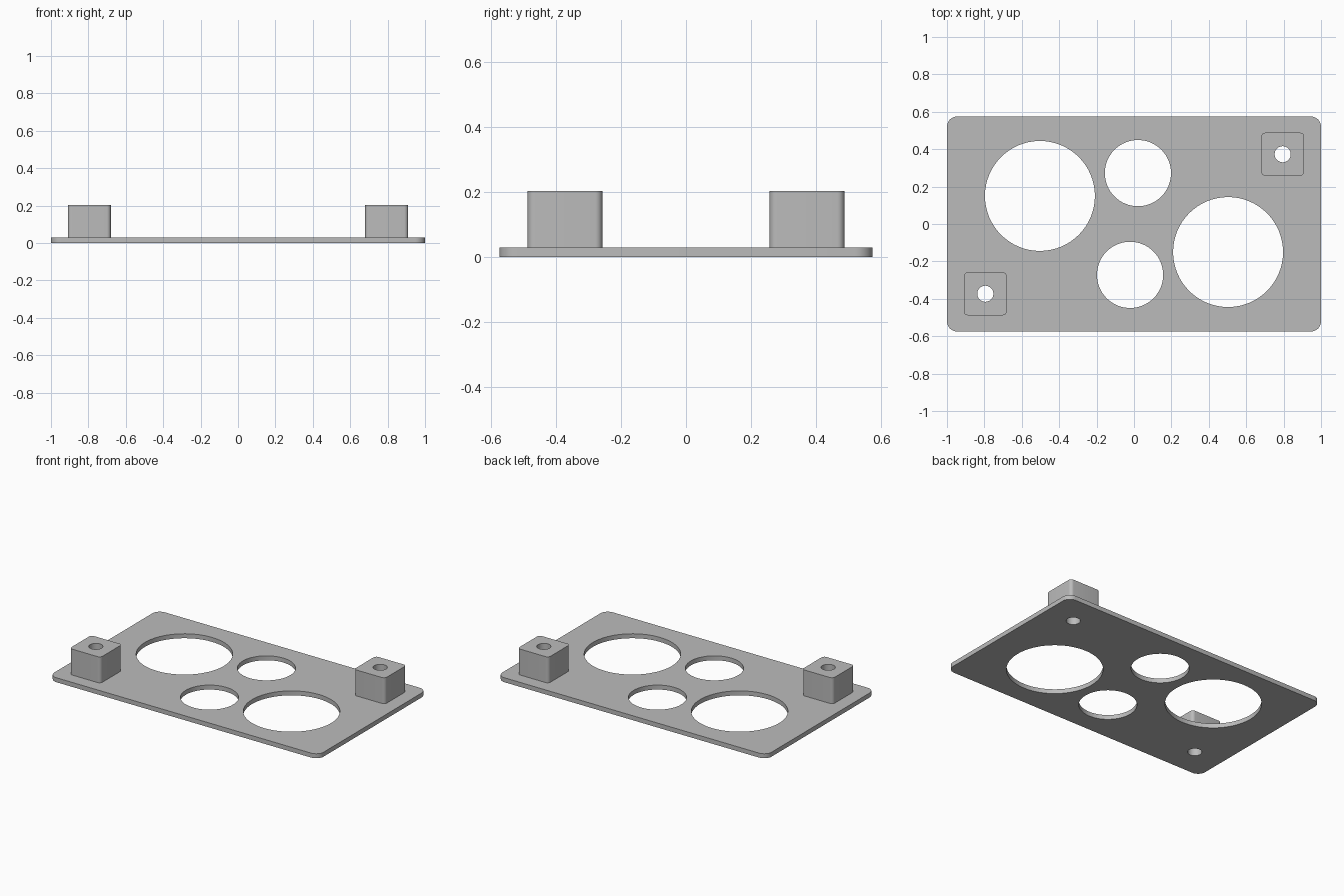
import bpy
import bmesh
from math import cos, sin, pi, radians

cube = bpy.data.objects.get("Cube")
if cube:
    bpy.data.objects.remove(cube, do_unlink=True)

grey = bpy.data.materials.new("plain grey")
grey.use_nodes = True
colour = (0.5, 0.5, 0.5, 1)
grey.diffuse_color = colour
grey.node_tree.nodes["Principled BSDF"].inputs["Base Color"].default_value = colour

PLATE_TOP, POST_TOP = 0.03, 0.204


def circle(cx, cy, r, n=64):
    return [(cx + r * cos(2 * pi * i / n), cy + r * sin(2 * pi * i / n)) for i in range(n)]


def rounded_rect(cx, cy, hx, hy, r, steps=8):
    points = []
    for k, (sx, sy) in enumerate([(1, 1), (-1, 1), (-1, -1), (1, -1)]):
        for i in range(steps + 1):
            a = (k + i / steps) * pi / 2
            points.append((cx + sx * (hx - r) + r * cos(a), cy + sy * (hy - r) + r * sin(a)))
    return points


def prism(name, outline, z0, z1):
    """Extrude a flat outline from z0 up to z1."""
    bm = bmesh.new()
    base = bm.faces.new([bm.verts.new((x, y, z0)) for x, y in outline])
    top = bmesh.ops.extrude_face_region(bm, geom=[base], use_keep_orig=True)["geom"]
    for v in top:
        if isinstance(v, bmesh.types.BMVert):
            v.co.z = z1
    bmesh.ops.recalc_face_normals(bm, faces=bm.faces)
    mesh = bpy.data.meshes.new(name)
    bm.to_mesh(mesh)
    bm.free()
    mesh.materials.append(grey)
    obj = bpy.data.objects.new(name, mesh)
    bpy.context.collection.objects.link(obj)
    return obj


def drill(obj, holes):
    """Cut round holes straight through, then smooth the curved walls."""
    bpy.ops.object.select_all(action="DESELECT")
    bpy.context.view_layer.objects.active = obj
    obj.select_set(True)
    for x, y, r in holes:
        cutter = prism("hole_cutter", circle(x, y, r), -0.1, 0.4)
        cutter.hide_render = True
        mod = obj.modifiers.new("hole", "BOOLEAN")
        mod.operation = "DIFFERENCE"
        mod.solver = "EXACT"
        mod.object = cutter
        bpy.ops.object.modifier_apply(modifier=mod.name)
        bpy.data.objects.remove(cutter, do_unlink=True)
    bpy.ops.object.shade_smooth_by_angle(angle=radians(30))


# Openings repeat under a half turn about the centre
large, small, screw = (0.503, -0.15, 0.294), (0.021, 0.272, 0.177), (0.795, 0.373, 0.043)
holes = [(s * x, s * y, r) for x, y, r in (large, small, screw) for s in (1, -1)]

# Base plate with all openings
plate = prism("base_plate", rounded_rect(0, 0, 1, 0.575, 0.055), 0, PLATE_TOP)
drill(plate, holes)

# Two drilled mounting posts in opposite corners
for name, s in (("back_left_post", 1), ("front_right_post", -1)):
    x, y, r = s * screw[0], s * screw[1], screw[2]
    post = prism(name, rounded_rect(x, y, 0.115, 0.115, 0.022), PLATE_TOP, POST_TOP)
    drill(post, [(x, y, r)])
